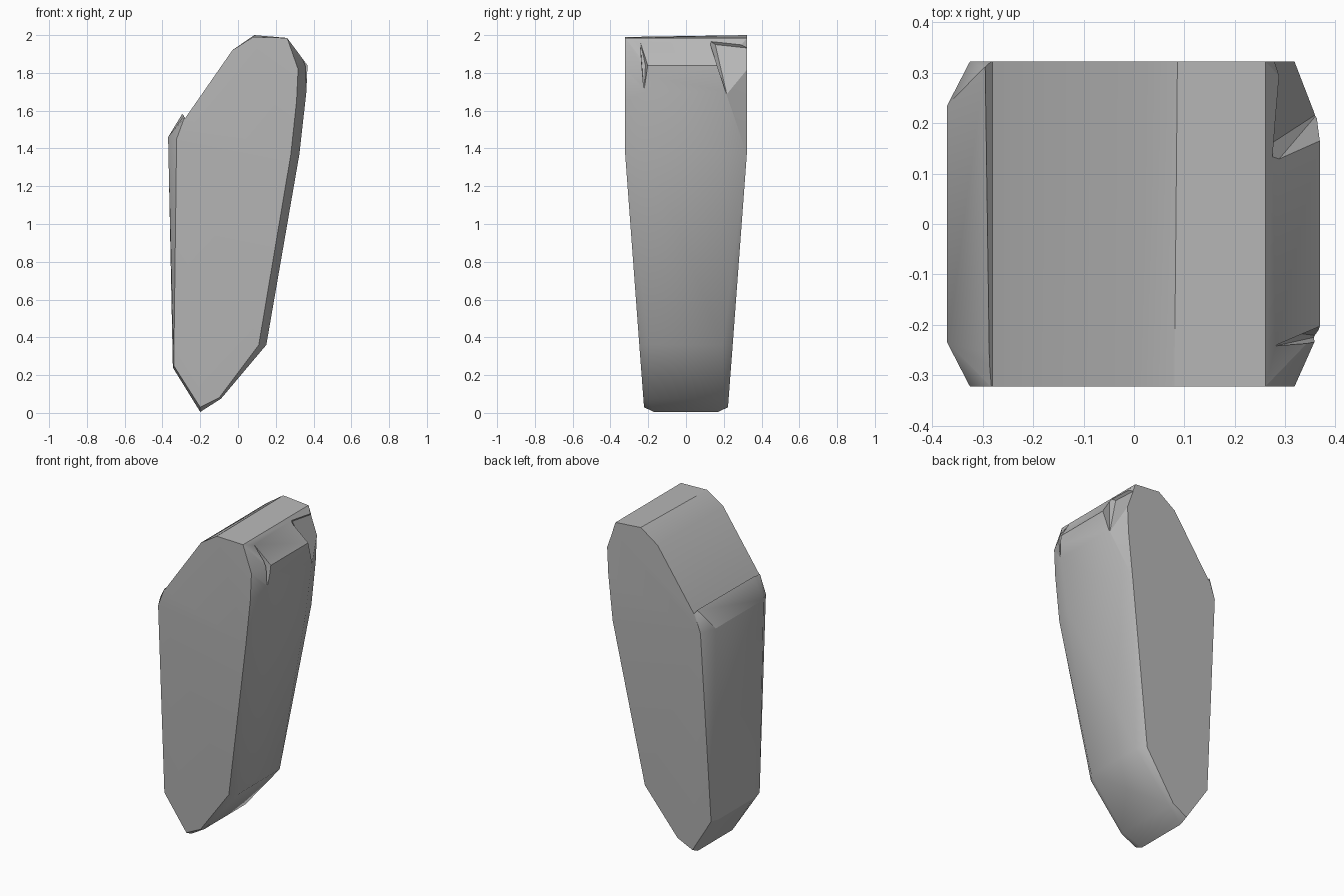
import bpy, bmesh, math

cube = bpy.data.objects.get("Cube")
if cube:
    bpy.data.objects.remove(cube, do_unlink=True)

# Single stone colour
stone = bpy.data.materials.new("stone grey")
stone.use_nodes = True
grey = (0.48, 0.48, 0.48, 1)
stone.diffuse_color = grey
bsdf = next(n for n in stone.node_tree.nodes if n.type == 'BSDF_PRINCIPLED')
bsdf.inputs["Base Color"].default_value = grey
bsdf.inputs["Roughness"].default_value = 0.9


def hull_object(name, points):
    """Object made from the convex hull of the points."""
    bm = bmesh.new()
    for p in points:
        bm.verts.new(p)
    result = bmesh.ops.convex_hull(bm, input=bm.verts[:])
    spare = {g for g in result["geom_interior"] + result["geom_unused"]
             if isinstance(g, bmesh.types.BMVert) and g.is_valid}
    bmesh.ops.delete(bm, geom=list(spare), context='VERTS')
    bmesh.ops.dissolve_limit(bm, angle_limit=math.radians(1),
                             verts=bm.verts[:], edges=bm.edges[:])
    bmesh.ops.recalc_face_normals(bm, faces=bm.faces[:])
    mesh = bpy.data.meshes.new(name)
    bm.to_mesh(mesh)
    bm.free()
    mesh.materials.append(stone)
    obj = bpy.data.objects.new(name, mesh)
    bpy.context.collection.objects.link(obj)
    return obj


def side_width(z):
    """Half depth: full at the top, tapering to the foot."""
    return min(0.322, 0.22 + 0.102 * z / 1.35)


# Outline of the two broad faces (x, z)
broad = [(-0.2, 0.03), (-0.34, 0.25), (-0.325, 1.45), (-0.285, 1.56),
         (-0.03, 1.92), (0.08, 1.99), (0.26, 1.985), (0.318, 1.82),
         (0.31, 1.65), (0.28, 1.37), (0.11, 0.36), (-0.1, 0.08)]

# Outline of the narrow edge band (x, half depth, z)
band = [(-0.2, 0.17, 0.005), (-0.345, 0.17, 0.24), (-0.37, 0.235, 1.46),
        (0.368, 0.21, 1.84), (0.362, 0.21, 1.7), (0.325, 0.2, 1.37),
        (0.15, 0.195, 0.36), (-0.09, 0.2, 0.075)]

points = [(x, s * side_width(z), z) for x, z in broad for s in (-1, 1)]
points += [(x, s * y, z) for x, y, z in band for s in (-1, 1)]
# Ridge of the ledge, and the slightly raised rear top edge
points += [(-0.283, -0.31, 1.565), (-0.297, 0.31, 1.58), (0.086, 0.322, 2.0)]
body = hull_object("stone_body", points)

# Step behind the ledge
step = [(-0.28, 1.56), (-0.02, 1.934), (-0.32, 1.98)]
step_points = [(x, y, z) for x, z in step for y in (-0.5, 0.5)]
step_points += [(-0.283, -0.5, 1.564), (-0.297, 0.5, 1.582)]

# Narrow chip at the front upper corner
front_chip = [(0.278, -0.242, 1.965), (0.38, -0.2, 1.84), (0.368, -0.222, 1.69),
              (0.38, -0.235, 1.84), (0.315, -0.215, 1.84)]

# Broad chip at the rear upper corner
rear_chip = [(0.28, 0.12, 1.975), (0.265, 0.155, 1.95), (0.375, 0.168, 1.83),
             (0.365, 0.22, 1.67), (0.328, 0.34, 1.79), (0.278, 0.34, 1.93),
             (0.45, 0.34, 2.1)]

cutters = [hull_object("step_cutter", step_points),
           hull_object("front_chip_cutter", front_chip),
           hull_object("rear_chip_cutter", rear_chip)]

bpy.context.view_layer.objects.active = body
for cutter in cutters:
    mod = body.modifiers.new("cut", 'BOOLEAN')
    mod.operation = 'DIFFERENCE'
    mod.solver = 'EXACT'
    mod.object = cutter
    bpy.ops.object.modifier_apply(modifier=mod.name)
    bpy.data.objects.remove(cutter, do_unlink=True)

# Soft shading across gentle bends, crisp at the strong edges
for obj in bpy.context.selected_objects:
    obj.select_set(False)
body.select_set(True)
bpy.ops.object.shade_smooth_by_angle(angle=math.radians(30))
